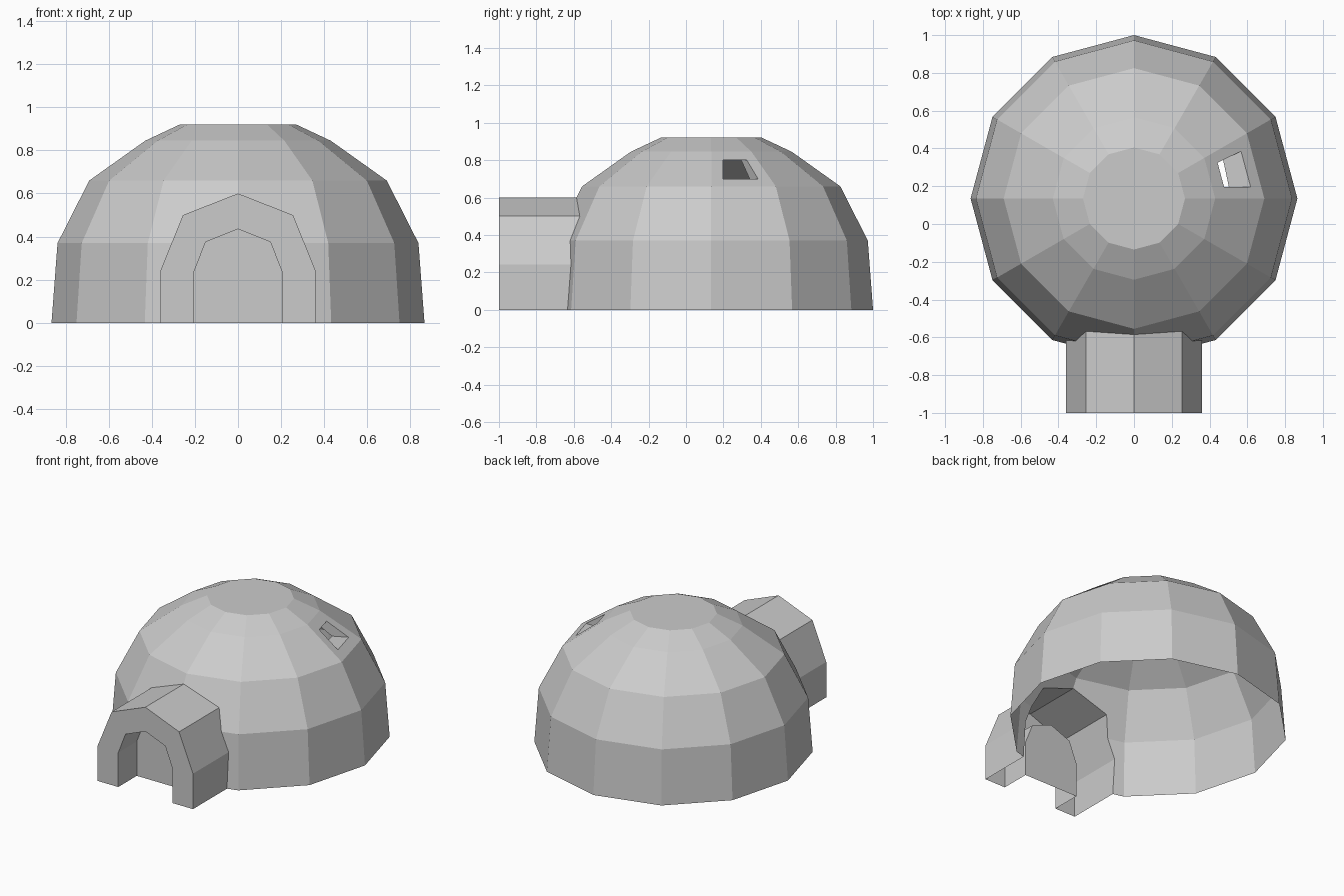
import bpy, bmesh, math
from mathutils import Vector

if "Cube" in bpy.data.objects:
    bpy.data.objects.remove(bpy.data.objects["Cube"])

CY, SIDES = 0.135, 12
RINGS = [(0.865, 0), (0.837, 0.37), (0.69, 0.66), (0.43, 0.845), (0.27, 0.92)]
OUTER = [(-0.36, 0), (-0.36, 0.242), (-0.255, 0.5), (0, 0.6), (0.255, 0.5), (0.36, 0.242), (0.36, 0)]
INNER = [(-0.205, 0), (-0.205, 0.235), (-0.15, 0.375), (0, 0.435), (0.15, 0.375), (0.205, 0.235), (0.205, 0)]
FRONT, DOOR = -1.0, -0.8


def finish(bm, name):
    bmesh.ops.remove_doubles(bm, verts=bm.verts[:], dist=0.0005)
    bmesh.ops.recalc_face_normals(bm, faces=bm.faces[:])
    mesh = bpy.data.meshes.new(name)
    bm.to_mesh(mesh)
    bm.free()
    bpy.context.collection.objects.link(bpy.data.objects.new(name, mesh))


def cut(bm, pick, co, no):
    faces = [f for f in bm.faces if pick(f)]
    geom = faces + list({e for f in faces for e in f.edges}) + list({v for f in faces for v in f.verts})
    bmesh.ops.bisect_plane(bm, geom=geom, dist=1e-5, plane_co=co, plane_no=no)


def face(bm, pts):
    bm.faces.new([bm.verts.new(p) for p in pts])


def strip(bm, a, b, closed=False):
    # quads between two matching point lists
    n = len(a)
    for i in range(n if closed else n - 1):
        j = (i + 1) % n
        face(bm, (a[i], a[j], b[j], b[i]))


# dome: stacked twelve-sided rings, open underneath
bm = bmesh.new()
rings = [[bm.verts.new((r * math.sin(i * math.tau / SIDES), CY + r * math.cos(i * math.tau / SIDES), z))
          for i in range(SIDES)] for r, z in RINGS]
for lo, hi in zip(rings, rings[1:]):
    for i in range(SIDES):
        j = (i + 1) % SIDES
        bm.faces.new((lo[j], lo[i], hi[i], hi[j]))
bm.faces.new(rings[-1][::-1])
bm.normal_update()

# doorway hole: slice front facets along the arch, then remove the inside
for (x0, z0), (x1, z1) in zip(OUTER, OUTER[1:]):
    cut(bm, lambda f: f.calc_center_median().y < -0.2 and abs(f.calc_center_median().x) < 0.5,
        (x0, 0, z0), Vector((z0 - z1, 0, x1 - x0)).normalized())


def in_arch(f):
    c = f.calc_center_median()
    return c.y < 0 and all((z0 - z1) * (c.x - x0) + (x1 - x0) * (c.z - z0) < 0
                           for (x0, z0), (x1, z1) in zip(OUTER, OUTER[1:]))


bmesh.ops.delete(bm, geom=[f for f in bm.faces if in_arch(f)], context='FACES')
rim = [[v.co.copy() for v in e.verts] for e in bm.edges
       if e.is_boundary and max(v.co.z for v in e.verts) > 0.001]


# window hole on one sloping facet
def on_facet(y, z):
    t = (z - 0.66) / 0.185
    return Vector((0.69 - 0.26 * t - (y - CY) * math.tan(math.radians(15)), y, z))


hole = [on_facet(0.197, 0.70), on_facet(0.385, 0.70), on_facet(0.325, 0.80), on_facet(0.197, 0.80)]
mid = sum(hole, Vector()) / 4
normal = (hole[1] - hole[0]).cross(hole[2] - hole[1]).normalized()


def on_window_facet(f):
    c = f.calc_center_median() - mid
    return abs(c.dot(normal)) < 0.002 and abs(f.normal.dot(normal)) > 0.999


for i in range(4):
    a, b = hole[i], hole[(i + 1) % 4]
    cut(bm, on_window_facet, a, (b - a).cross(normal).normalized())
    bm.normal_update()
pane = min((f for f in bm.faces if on_window_facet(f)),
           key=lambda f: (f.calc_center_median() - mid).length)
bmesh.ops.delete(bm, geom=[pane], context='FACES')
bmesh.ops.dissolve_limit(bm, angle_limit=0.002, verts=bm.verts[:], edges=bm.edges[:])
finish(bm, "dome")

# window recess: reveal running inward from the hole
bm = bmesh.new()
inner = [hole[0] + Vector((-0.115, 0, 0)), hole[1] + Vector((-0.095, -0.045, 0)),
         hole[2] + Vector((-0.095, -0.03, 0)), hole[3] + Vector((-0.115, 0, 0))]
strip(bm, hole, inner, closed=True)
finish(bm, "window_recess")

# entrance tunnel: doorway rim pulled forward, front arch, recessed door
bm = bmesh.new()
for a, b in rim:
    face(bm, (a, b, (b.x, FRONT, b.z), (a.x, FRONT, a.z)))
arch_out = [(x, FRONT, z) for x, z in OUTER]
arch_in = [(x, FRONT, z) for x, z in INNER]
door = [(x, DOOR, z) for x, z in INNER]
strip(bm, arch_out, arch_in)
strip(bm, arch_in, door)
face(bm, door)
bmesh.ops.remove_doubles(bm, verts=bm.verts[:], dist=0.0005)
bmesh.ops.recalc_face_normals(bm, faces=bm.faces[:])
bmesh.ops.dissolve_limit(bm, angle_limit=0.002, verts=bm.verts[:], edges=bm.edges[:])
finish(bm, "entrance_tunnel")
